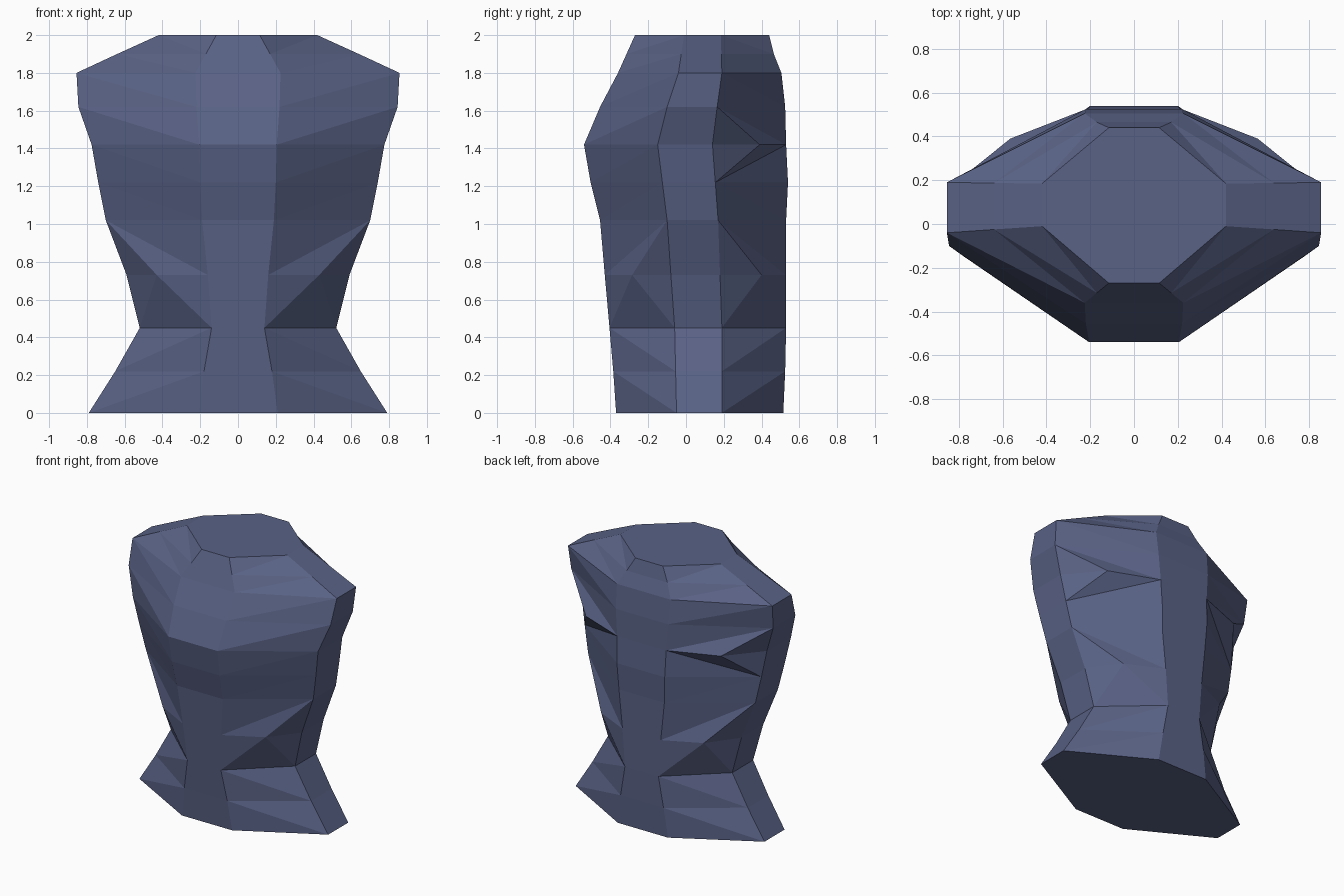
import bpy, bmesh

if "Cube" in bpy.data.objects:
    bpy.data.objects.remove(bpy.data.objects["Cube"])

# Torso cross-sections, bottom to top:
# z, front/back half width, front y, side x, side front y, side back y, back y
RINGS = [
    (0.00, 0.21, -0.37, 0.79, -0.05, 0.19, 0.515),
    (0.22, 0.18, -0.385, 0.65, -0.055, 0.19, 0.525),
    (0.45, 0.14, -0.405, 0.52, -0.06, 0.19, 0.53),    # waist
    (0.73, 0.16, -0.43, 0.59, -0.08, 0.18, 0.53),
    (1.02, 0.19, -0.455, 0.70, -0.10, 0.17, 0.53),
    (1.22, 0.20, -0.505, 0.74, -0.125, 0.155, 0.54),
    (1.42, 0.205, -0.54, 0.775, -0.15, 0.14, 0.53),   # chest
    (1.62, 0.22, -0.455, 0.845, -0.10, 0.165, 0.525),
    (1.80, 0.225, -0.36, 0.855, -0.04, 0.19, 0.505),  # shoulders
    (1.90, 0.17, -0.315, 0.64, -0.025, 0.187, 0.465),
    (2.00, 0.115, -0.27, 0.42, -0.01, 0.185, 0.44),   # neck opening
]
WAIST, CHEST = 2, 6

blue = bpy.data.materials.new("slate blue")
blue.diffuse_color = (0.1, 0.122, 0.235, 1)
blue.use_nodes = True
blue.node_tree.nodes["Principled BSDF"].inputs["Base Color"].default_value = blue.diffuse_color

bm = bmesh.new()
rings = []
for z, w, f, x, sf, sb, b in RINGS:
    pts = [(-w, f), (w, f), (x, sf), (x, sb), (w, b), (-w, b), (-x, sb), (-x, sf)]
    rings.append([bm.verts.new((px, py, z)) for px, py in pts])

bm.faces.new(rings[0])
bm.faces.new(rings[-1])

# Front, back and both side strips
for lo, hi in zip(rings, rings[1:]):
    for k in (0, 2, 4, 6):
        n = (k + 1) % 8
        bm.faces.new((lo[k], lo[n], hi[n], hi[k]))

# Slanted strips between the centre panels (c) and the sides (s)
for c, s, side, back in ((1, 2, 1, False), (0, 7, -1, False), (4, 3, 1, True), (5, 6, -1, True)):
    C = [r[c] for r in rings]
    S = [r[s] for r in rings]

    def add(*polys):
        for p in polys:
            bm.faces.new(p)

    for i in range(len(rings) - 1):
        if i == WAIST:
            # Waist crease running diagonally through two rows
            m = bm.verts.new((0.43 * side, 0.40 if back else -0.285, 0.73))
            add((C[i], S[i], m), (S[i], S[i + 1], m), (C[i], m, C[i + 1]))
        elif i == WAIST + 1:
            add((C[i], m, S[i + 1]), (C[i], S[i + 1], C[i + 1]), (m, S[i], S[i + 1]))
        elif back and i == CHEST - 1:
            # Shoulder blade ledge, underside
            blade = bm.verts.new((0.565 * side, 0.39, 1.42))
            add((C[i], S[i], C[i + 1]), (C[i + 1], S[i], blade), (blade, S[i], S[i + 1]))
        elif back and i == CHEST:
            # Shoulder blade ledge, upper side
            add((C[i], blade, S[i + 1]), (C[i], S[i + 1], C[i + 1]), (blade, S[i], S[i + 1]))
        elif i < WAIST:
            add((C[i], S[i], C[i + 1]), (S[i], S[i + 1], C[i + 1]))
        else:
            add((C[i], S[i], S[i + 1]), (C[i], S[i + 1], C[i + 1]))

bmesh.ops.recalc_face_normals(bm, faces=bm.faces)
mesh = bpy.data.meshes.new("torso")
bm.to_mesh(mesh)
bm.free()
mesh.materials.append(blue)
torso = bpy.data.objects.new("torso", mesh)
bpy.context.collection.objects.link(torso)
